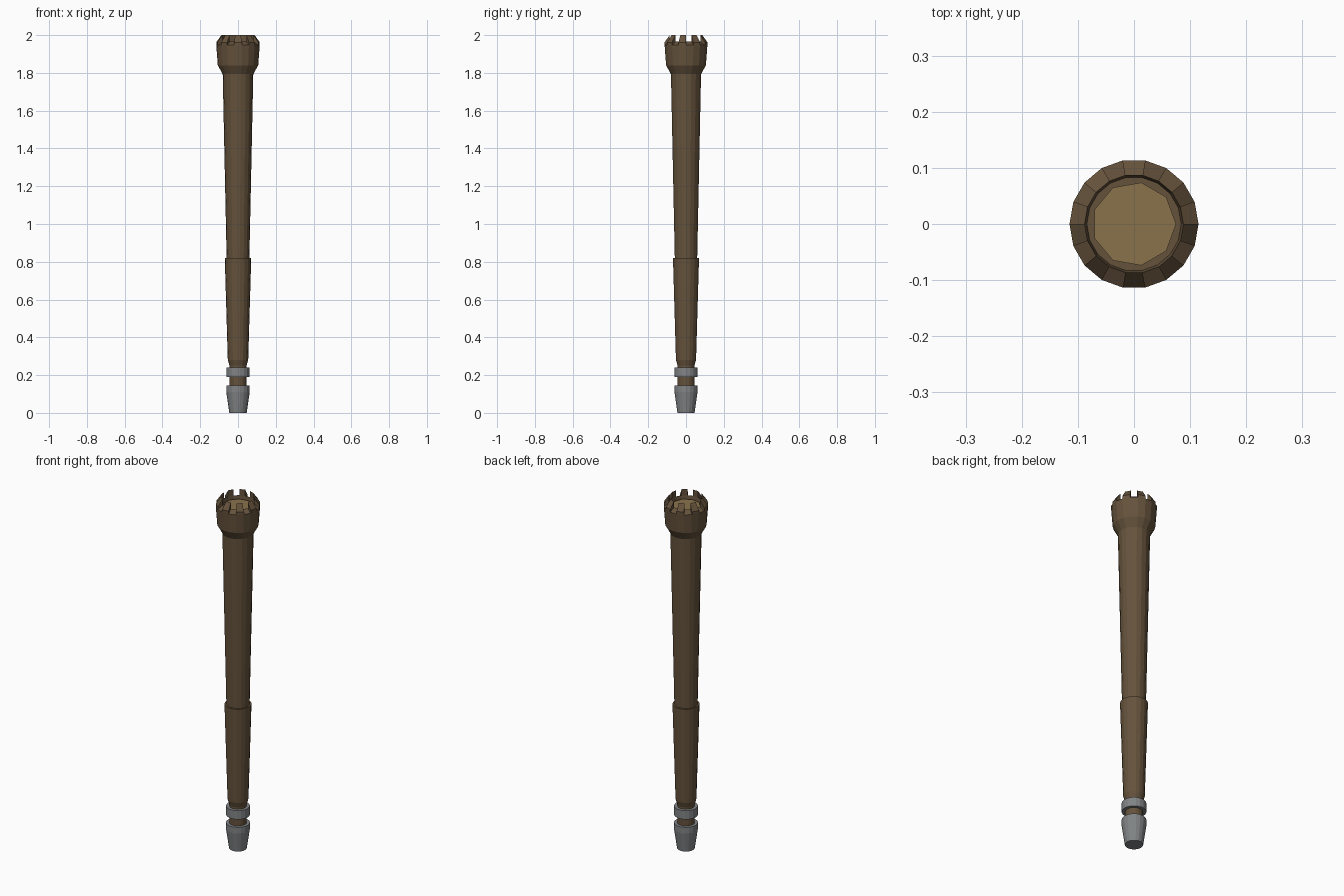
import bpy
from math import cos, sin, radians

if "Cube" in bpy.data.objects:
    bpy.data.objects.remove(bpy.data.objects["Cube"])


def material(name, color):
    m = bpy.data.materials.new(name)
    m.diffuse_color = (*color, 1)
    m.use_nodes = True
    m.node_tree.nodes["Principled BSDF"].inputs["Base Color"].default_value = m.diffuse_color
    return m


WOOD = material("brown_wood", (0.13, 0.085, 0.045))
METAL = material("grey_metal", (0.22, 0.23, 0.235))
CORE = material("straw_core", (0.25, 0.17, 0.07))


def point(r, deg, z):
    return (r * cos(radians(deg)), r * sin(radians(deg)), z)


def add_mesh(name, verts, faces, mat):
    me = bpy.data.meshes.new(name)
    me.from_pydata(verts, [], faces)
    me.materials.append(mat)
    ob = bpy.data.objects.new(name, me)
    bpy.context.collection.objects.link(ob)
    return ob


def lathe(name, profile, mat, n=18, closed=False):
    """Revolve (radius, z) points, listed bottom to top, around z."""
    verts = [point(r, 360 * i / n, z) for r, z in profile for i in range(n)]
    rows = len(profile)
    faces = []
    for k in range(rows if closed else rows - 1):
        a, b = k * n, (k + 1) % rows * n
        for i in range(n):
            j = (i + 1) % n
            faces.append((a + i, a + j, b + j, b + i))
    if not closed:
        faces.append(tuple(reversed(range(n))))
        faces.append(tuple(range((rows - 1) * n, rows * n)))
    return add_mesh(name, verts, faces, mat)


# Metal foot and collar
lathe("foot_cap", [(0.046, 0), (0.062, 0.11), (0.062, 0.145)], METAL)
lathe("collar", [(0.04, 0.19), (0.062, 0.19), (0.062, 0.24), (0.04, 0.24)],
      METAL, closed=True)

# Wooden grip and tapered shaft
lathe("grip", [(0.045, 0.13), (0.045, 0.25), (0.054, 0.28), (0.07, 0.82)], WOOD)
lathe("shaft", [(0.06, 0.81), (0.081, 1.80)], WOOD)

# Flared head with a shallow bowl
lathe("head", [(0.079, 1.79), (0.107, 1.84), (0.115, 1.947),
               (0.088, 1.965), (0.084, 1.935)], WOOD)

# Nine bevelled teeth on alternate sides of the rim
verts, faces = [], []
for k in range(1, 18, 2):
    b = len(verts)
    for deg in (20 * k, 20 * k + 20):
        verts += [point(0.115, deg, 1.947), point(0.115, deg, 1.962),
                  point(0.088, deg, 2.0), point(0.088, deg, 1.965)]
    faces.append((b, b + 1, b + 2, b + 3))
    faces.append((b + 7, b + 6, b + 5, b + 4))
    for i in range(4):
        j = (i + 1) % 4
        faces.append((b + i, b + 4 + i, b + 4 + j, b + j))
add_mesh("rim_teeth", verts, faces, WOOD)

# Nine-sided filling in the bowl
lathe("bowl_core", [(0.075, 1.93), (0.075, 1.95)], CORE, n=9)
